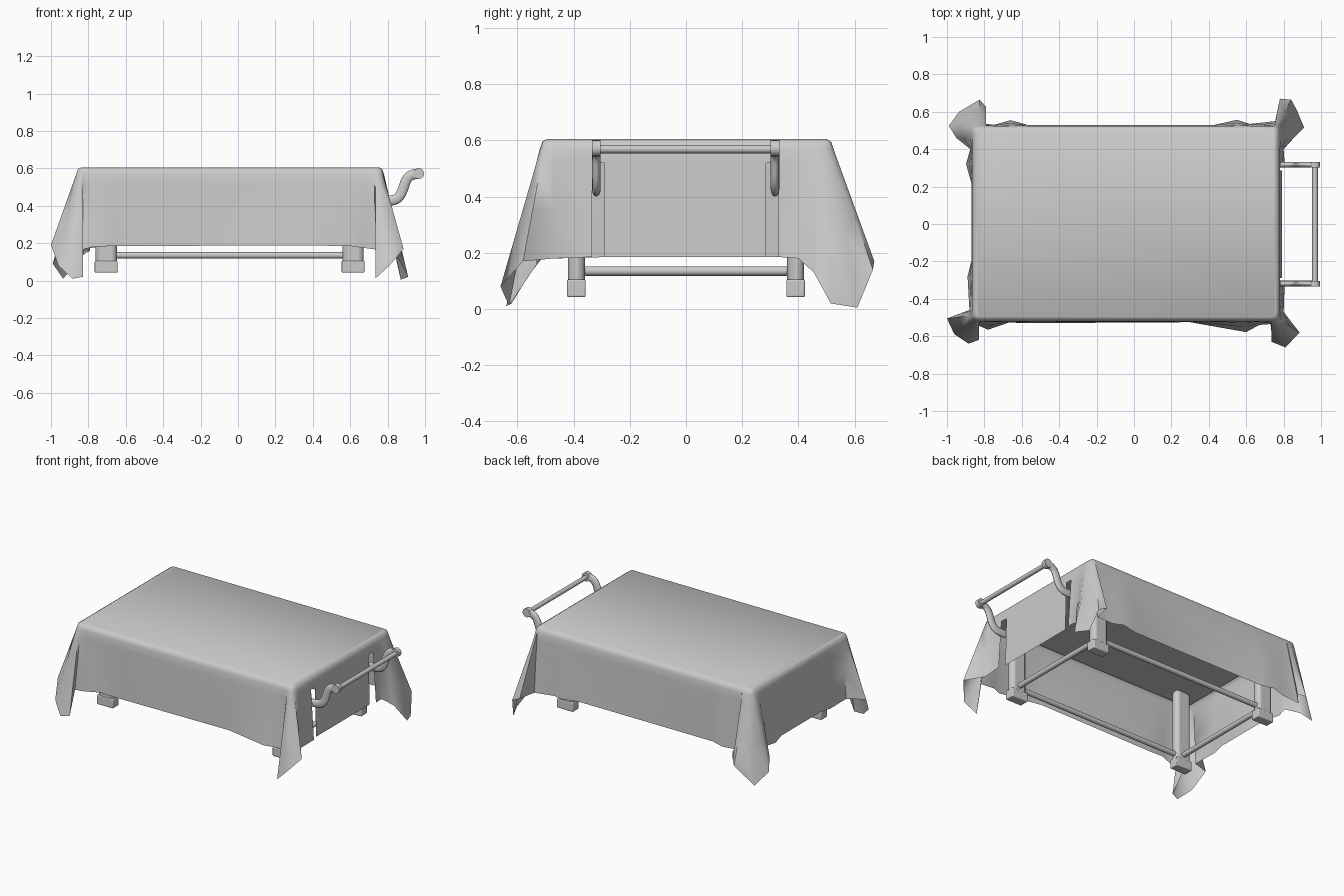
import bpy, bmesh, math
from mathutils import Vector

if "Cube" in bpy.data.objects:
    bpy.data.objects.remove(bpy.data.objects["Cube"])


def smooth(o, angle=50):
    bpy.ops.object.select_all(action='DESELECT')
    o.select_set(True)
    bpy.context.view_layer.objects.active = o
    bpy.ops.object.shade_smooth_by_angle(angle=math.radians(angle))


def rod(name, a, b, r):
    a, b = Vector(a), Vector(b)
    bpy.ops.mesh.primitive_cylinder_add(vertices=16, radius=r, depth=(b - a).length,
                                        location=(a + b) / 2)
    o = bpy.context.object
    o.name = name
    o.rotation_euler = (b - a).to_track_quat('Z', 'Y').to_euler()
    smooth(o)
    return o


def box(name, lo, hi, bevel):
    lo, hi = Vector(lo), Vector(hi)
    bpy.ops.mesh.primitive_cube_add(size=1, location=(lo + hi) / 2)
    o = bpy.context.object
    o.name = name
    o.scale = hi - lo
    bpy.ops.object.transform_apply(location=False, rotation=False, scale=True)
    if bevel:
        m = o.modifiers.new("bevel", 'BEVEL')
        m.width, m.segments = bevel, 3
    smooth(o)
    return o


# Tablecloth hem outline, counter-clockwise; optional 4th and 5th values
# give the direction point used for the top edge of tucked pleats
hem = [
    (-.88, -.46, .18), (-1.0, -.505, .19), (-.96, -.59, .08), (-.885, -.64, .01),
    (-.83, -.62, .02), (-.85, -.535, .16, -.82, -.56), (-.78, -.565, .18),
    (-.67, -.527, .185), (-.55, -.53, .185), (.30, -.525, .188), (.60, -.578, .185),
    (.67, -.54, .175), (.785, -.53, .16, .72, -.6), (.735, -.63, .012), (.81, -.66, .08),
    (.885, -.58, .17), (.80, -.47, .18),
    (.805, -.335, .185), (.79, -.29, .185), (.79, .285, .185), (.805, .33, .185),
    (.80, .40, .18), (.85, .455, .13), (.91, .515, .02), (.87, .61, .005),
    (.84, .665, .14), (.78, .67, .17), (.755, .55, .17), (.62, .535, .18),
    (.55, .557, .185), (.43, .53, .187), (-.57, .53, .187), (-.66, .555, .185),
    (-.75, .53, .18), (-.865, .545, .16, -.785, .6), (-.79, .625, .16),
    (-.825, .665, .14), (-.935, .60, .01),
    (-.99, .525, .09), (-.95, .46, .16), (-.875, .40, .185), (-.898, .32, .185),
    (-.87, .22, .187), (-.87, -.20, .187), (-.89, -.28, .185)]
slits = (17, 19)    # hem spans left open for the handle arms
R = .035
bm = bmesh.new()
rings = [[] for _ in range(6)]
for h in hem:
    p = Vector(h[:3])
    x, y = h[3:] if len(h) == 5 else h[:2]
    core = Vector((min(max(x, -.83), .745), min(max(y, -.485), .49), 0))
    d = Vector((x, y, 0)) - core
    d.normalize()
    edge = core + d * R + Vector((0, 0, .57))
    pts = [core + d * R * .3 + Vector((0, 0, .605)),
           core + d * R * .75 + Vector((0, 0, .595)), edge]
    pts += [edge.lerp(p, t) for t in (.13, .55, 1)]
    for ring, q in zip(rings, pts):
        ring.append(bm.verts.new(q))
bm.faces.new(rings[0])
n = len(hem)
for k in range(5):
    for i in range(n):
        if i in slits and k >= 3:
            continue
        j = (i + 1) % n
        bm.faces.new((rings[k][i], rings[k + 1][i], rings[k + 1][j], rings[k][j]))
me = bpy.data.meshes.new("tablecloth")
bm.to_mesh(me)
bm.free()
cloth = bpy.data.objects.new("tablecloth", me)
bpy.context.collection.objects.link(cloth)
smooth(cloth, 65)

# Table board under the cloth
box("table_board", (-.84, -.495, .585), (.755, .50, .597), 0)

# Legs with slightly wider feet
LX, LY = (-.705, .615), (-.39, .39)
for x in LX:
    for y in LY:
        box("leg", (x - .057, y - .03, .08), (x + .057, y + .03, .59), .024)
        box("foot", (x - .061, y - .033, .042), (x + .061, y + .033, .105), .006)

# Lower rails
for y in LY:
    rod("long_rail", (LX[0], y, .135), (LX[1], y, .135), .017)
for x in LX:
    rod("end_rail", (x, LY[0], .135), (x, LY[1], .135), .017)

# Push handle: two S-shaped arms and a crossbar
for y in (-.319, .317):
    cu = bpy.data.curves.new("handle_arm", 'CURVE')
    cu.dimensions = '3D'
    cu.bevel_depth, cu.bevel_resolution, cu.use_fill_caps = .027, 4, True
    s = cu.splines.new('NURBS')
    path = [(.765, .427), (.80, .427), (.855, .425), (.885, .49), (.90, .555),
            (.94, .572), (.97, .572)]
    s.points.add(len(path) - 1)
    for pt, (px, pz) in zip(s.points, path):
        pt.co = (px, 0, pz, 1)
    s.order_u, s.use_endpoint_u, s.resolution_u = 4, True, 5
    arm = bpy.data.objects.new("handle_arm", cu)
    bpy.context.collection.objects.link(arm)
    arm.location.y = y
    arm.scale.y = .58
    bpy.ops.object.select_all(action='DESELECT')
    arm.select_set(True)
    bpy.context.view_layer.objects.active = arm
    bpy.ops.object.convert(target='MESH')
    smooth(bpy.context.object)
    rod("handle_end", (.966, y - .0155, .572), (.966, y + .0155, .572), .029)
rod("handle_bar", (.968, -.32, .569), (.968, .32, .569), .015)
